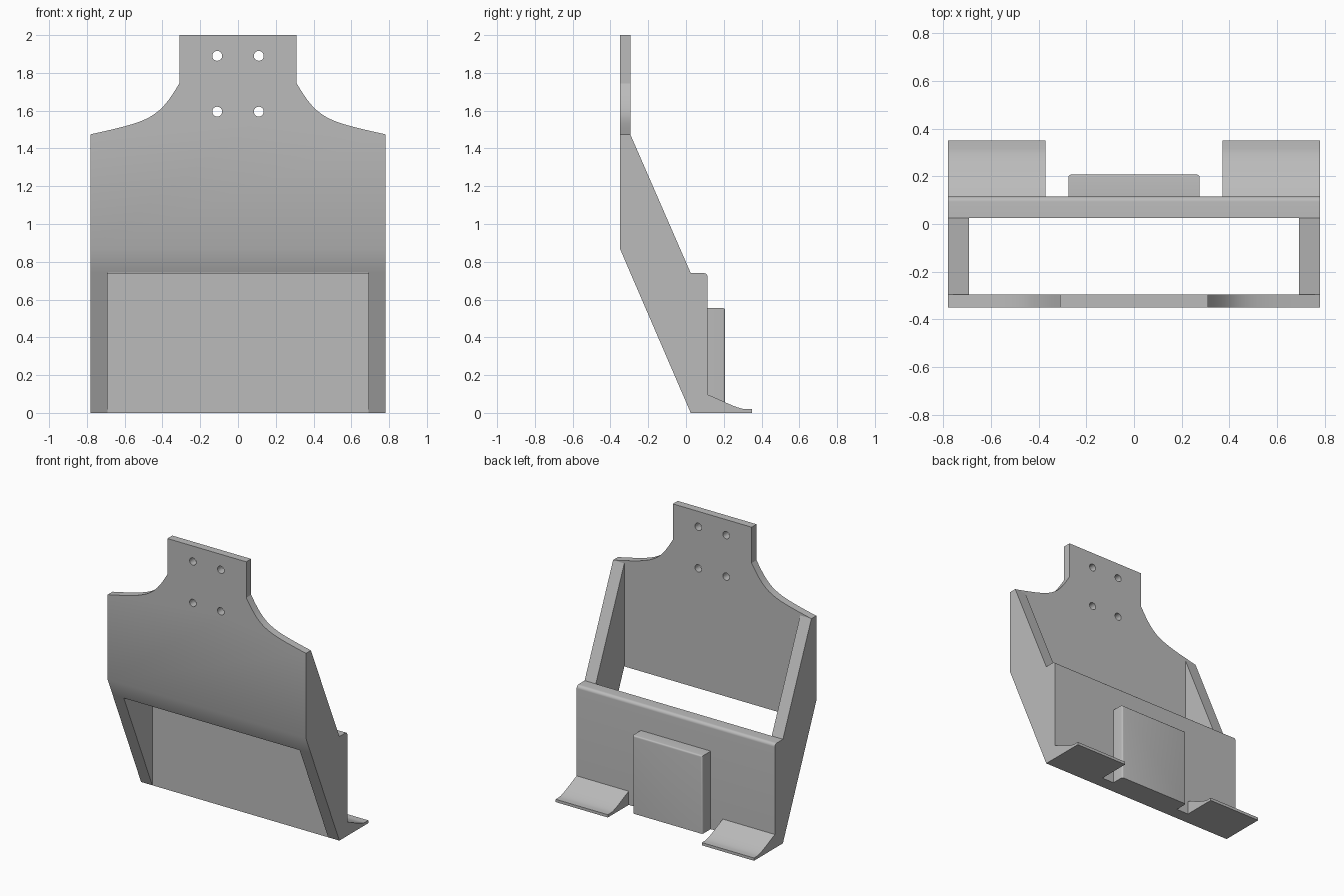
import bpy, bmesh, math
from mathutils import Vector

cube = bpy.data.objects.get("Cube")
if cube:
    bpy.data.objects.remove(cube, do_unlink=True)

GREY = (0.5, 0.5, 0.5, 1)
grey = bpy.data.materials.new("plain grey")
grey.use_nodes = True
grey.diffuse_color = GREY
grey.node_tree.nodes["Principled BSDF"].inputs["Base Color"].default_value = GREY

W = 0.78               # half width
FRONT, BACK = -0.35, -0.295   # upright plate faces
WALL, REAR = 0.025, 0.115     # lower plate faces


def prism(name, profile, axis, a, b):
    """Extrude a 2D profile along x (points are y, z) or y (points are x, z)."""
    bm = bmesh.new()

    def place(u, v, d):
        return (d, u, v) if axis == "x" else (u, d, v)
    verts = [bm.verts.new(place(u, v, a)) for u, v in profile]
    face = bm.faces.new(verts)
    out = bmesh.ops.extrude_face_region(bm, geom=[face])
    for v in out["geom"]:
        if isinstance(v, bmesh.types.BMVert):
            v.co["xyz".index(axis)] = b
    bmesh.ops.recalc_face_normals(bm, faces=bm.faces)
    mesh = bpy.data.meshes.new(name)
    bm.to_mesh(mesh)
    bm.free()
    mesh.materials.append(grey)
    obj = bpy.data.objects.new(name, mesh)
    bpy.context.collection.objects.link(obj)
    return obj


def smooth(obj):
    bpy.ops.object.select_all(action="DESELECT")
    obj.select_set(True)
    bpy.context.view_layer.objects.active = obj
    bpy.ops.object.shade_smooth_by_angle(angle=math.radians(30))


def bezier(p, n):
    p0, p1, p2, p3 = map(Vector, p)
    pts = []
    for i in range(n + 1):
        t = i / n
        s = 1 - t
        pts.append(tuple(p0 * s**3 + 3 * p1 * s * s * t + 3 * p2 * s * t * t + p3 * t**3))
    return pts


# Upright plate with curved shoulders and a narrow neck
shoulder = bezier([(0.31, 1.745), (0.42, 1.56), (0.46, 1.545), (W, 1.475)], 16)
half = [(0.31, 2.0)] + shoulder + [(W, 0.87)]
plate = prism("upright_plate", half + [(-x, z) for x, z in reversed(half)], "y", FRONT, BACK)
# Slope the lower edge to continue the line of the side walls
for v in plate.data.vertices:
    if v.co.z < 0.9 and v.co.y > FRONT + 0.01:
        v.co.z = 0.742
smooth(plate)

# Mounting holes in the neck
for x in (-0.11, 0.11):
    for z in (1.595, 1.89):
        ring = [(x + 0.026 * math.cos(k * math.tau / 32), z + 0.026 * math.sin(k * math.tau / 32))
                for k in range(32)]
        cutter = prism("hole_cutter", ring, "y", FRONT - 0.1, BACK + 0.1)
        cutter.hide_render = True
        cutter.hide_viewport = True
        cut = plate.modifiers.new("hole", "BOOLEAN")
        cut.operation = "DIFFERENCE"
        cut.solver = "EXACT"
        cut.object = cutter

# Lower plate with a rounded upper rear edge
r = 0.022
corner = [(REAR - r + r * math.cos(a), 0.74 - r + r * math.sin(a))
          for a in (k * math.pi / 16 for k in range(9))]
smooth(prism("lower_plate", [(WALL, 0), (REAR, 0)] + corner + [(WALL, 0.74)], "x", -W, W))

# Slanted side walls and curved feet, one of each per side
wall = [(BACK, 0.742), (WALL, 0), (WALL, 0.74), (BACK, 1.475)]
foot = [(REAR, 0), (0.35, 0), (0.35, 0.02)]
foot += bezier([(0.315, 0.02), (0.27, 0.022), (0.2, 0.062), (REAR, 0.097)], 12)
for side, s in (("left", 1), ("right", -1)):
    prism(side + "_wall", wall, "x", s * 0.692, s * W)
    smooth(prism(side + "_foot", foot, "x", s * 0.37, s * W))

# Raised block on the rear, softly rounded
block = prism("rear_block", [(REAR, 0), (0.207, 0), (0.207, 0.555), (REAR, 0.555)], "x", -0.275, 0.275)
bm = bmesh.new()
bm.from_mesh(block.data)
edges = [e for e in bm.edges if all(v.co.y > 0.2 for v in e.verts)
         and any(v.co.z > 0.1 for v in e.verts)]
bmesh.ops.bevel(bm, geom=edges, offset=0.012, segments=4, profile=0.5, affect="EDGES")
bm.to_mesh(block.data)
bm.free()
smooth(block)
